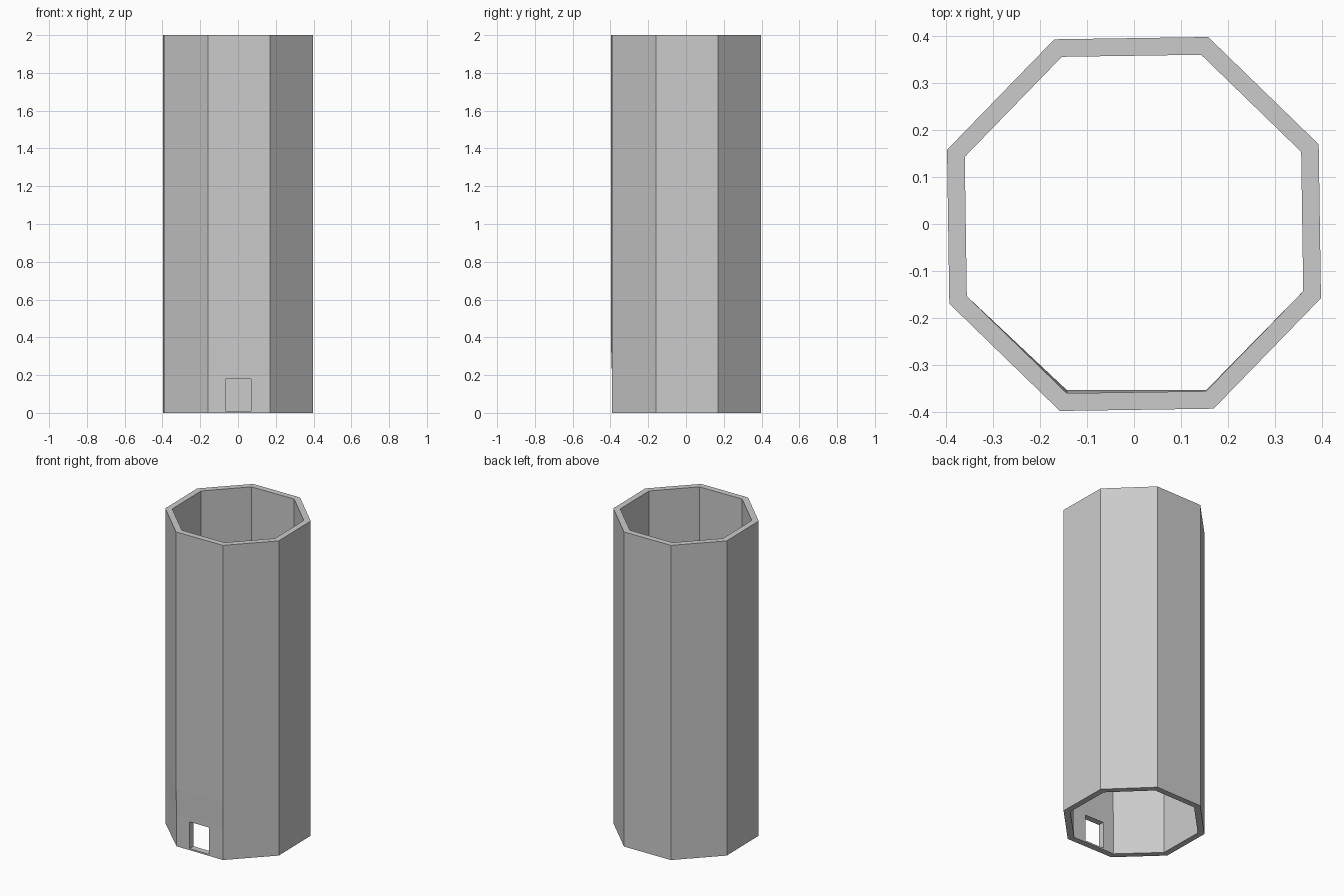
import bpy, bmesh, math

if "Cube" in bpy.data.objects:
    bpy.data.objects.remove(bpy.data.objects["Cube"])

SIDES = 8
TURN = math.radians(23.35)
OUTER, INNER = 0.4275, 0.387


def ring(bm, radius, z, front_y=None):
    """Octagonal ring; optionally squares up the front side for the door."""
    verts = []
    for i in range(SIDES):
        a = TURN + i * math.tau / SIDES
        x, y = radius * math.cos(a), radius * math.sin(a)
        if front_y is not None and i in (5, 6):
            y = front_y
        verts.append(bm.verts.new((x, y, z)))
    return verts


def bridge(bm, a, b):
    for i in range(SIDES):
        j = (i + 1) % SIDES
        bm.faces.new((a[i], a[j], b[j], b[i]))


# Hollow tower wall: up the outside, down the inside
bm = bmesh.new()
loops = [ring(bm, OUTER, z, f) for z, f in ((0, -0.392), (0.2, -0.392), (0.37, None), (2, None))]
loops += [ring(bm, INNER, z, f) for z, f in ((2, None), (0.37, None), (0.2, -0.353), (0, -0.353))]
for k in range(len(loops)):
    bridge(bm, loops[k], loops[(k + 1) % len(loops)])
bmesh.ops.recalc_face_normals(bm, faces=bm.faces)
mesh = bpy.data.meshes.new("tower_wall")
bm.to_mesh(mesh)
bm.free()
tower = bpy.data.objects.new("tower_wall", mesh)
bpy.context.collection.objects.link(tower)

# Small door opening through the front wall
bpy.ops.mesh.primitive_cube_add(size=1, location=(0.002, -0.37, 0.095))
cutter = bpy.context.object
cutter.name = "door_cutter"
cutter.scale = (0.134, 0.2, 0.17)
cutter.hide_render = True
cut = tower.modifiers.new("door_opening", 'BOOLEAN')
cut.object = cutter
cut.operation = 'DIFFERENCE'
cut.solver = 'EXACT'

# Apply the cut and drop the helper
bpy.context.view_layer.objects.active = tower
bpy.ops.object.select_all(action='DESELECT')
tower.select_set(True)
bpy.ops.object.modifier_apply(modifier=cut.name)
bpy.data.objects.remove(cutter)
